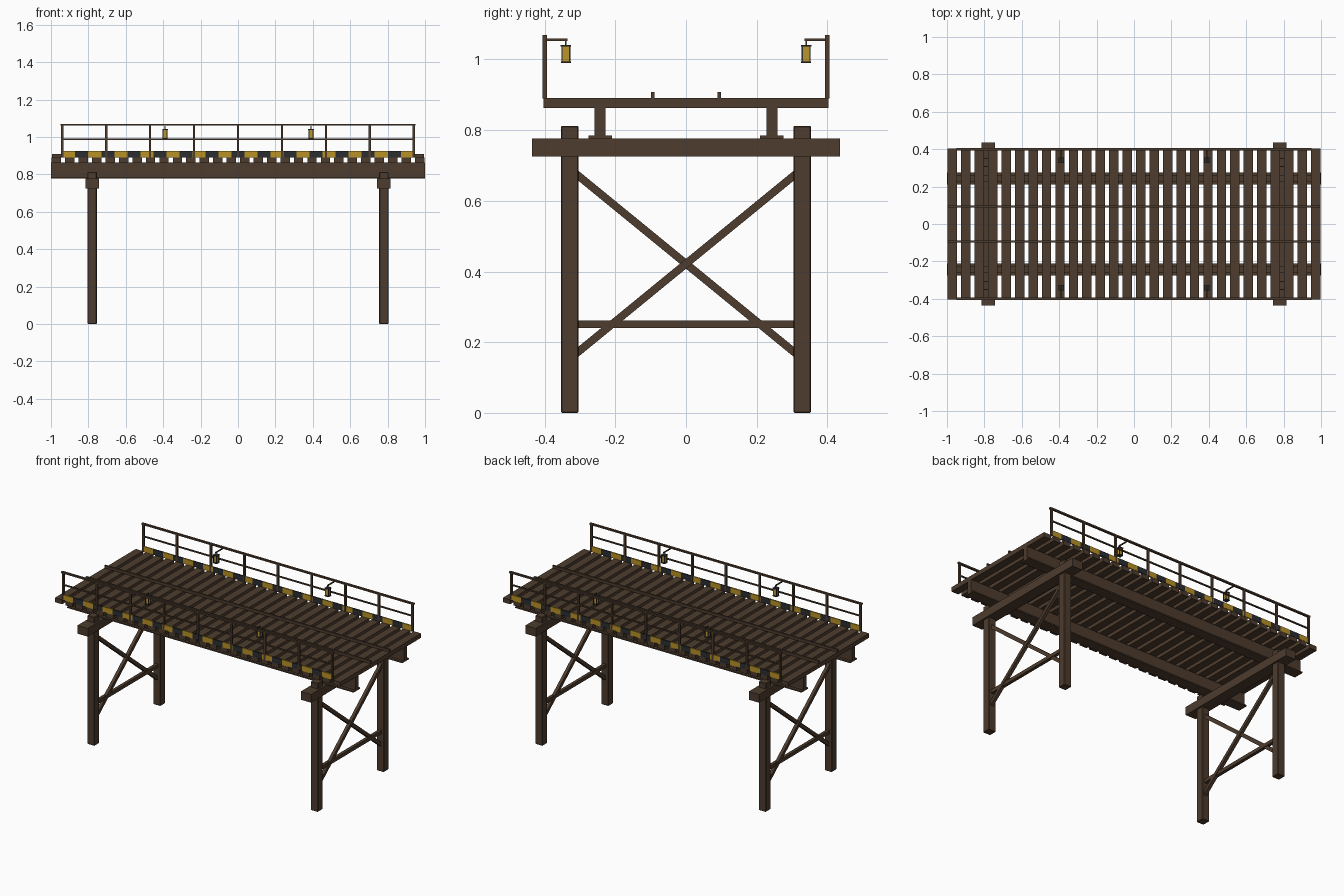
import bpy, bmesh, math
from mathutils import Matrix, Vector

if "Cube" in bpy.data.objects:
    bpy.data.objects.remove(bpy.data.objects["Cube"], do_unlink=True)


def material(name, rgb):
    m = bpy.data.materials.new(name)
    m.use_nodes = True
    m.diffuse_color = (*rgb, 1)
    bsdf = next(n for n in m.node_tree.nodes if n.type == 'BSDF_PRINCIPLED')
    bsdf.inputs["Base Color"].default_value = (*rgb, 1)
    bsdf.inputs["Roughness"].default_value = 0.8
    return m


WOOD = material("brown_timber", (0.075, 0.045, 0.027))
YELLOW = material("warning_yellow", (0.48, 0.29, 0.02))
BLACK = material("charcoal", (0.024, 0.026, 0.03))
AMBER = material("amber_glass", (0.50, 0.30, 0.025))


def boxes(name, items, mats=(WOOD,), bevel=0):
    """One object made of boxes: (centre, size, tilt about x, material slot)."""
    bm = bmesh.new()
    for centre, size, *rest in items:
        tilt = rest[0] if rest else 0
        slot = rest[1] if len(rest) > 1 else 0
        mat = (Matrix.Translation(centre) @ Matrix.Rotation(tilt, 4, 'X')
               @ Matrix.Diagonal((*size, 1)))
        made = bmesh.ops.create_cube(bm, size=1, matrix=mat)
        for f in {f for v in made["verts"] for f in v.link_faces}:
            f.material_index = slot
    mesh = bpy.data.meshes.new(name)
    bm.to_mesh(mesh)
    bm.free()
    for m in mats:
        mesh.materials.append(m)
    ob = bpy.data.objects.new(name, mesh)
    bpy.context.collection.objects.link(ob)
    if bevel:
        mod = ob.modifiers.new("bevel", 'BEVEL')
        mod.width = bevel
        mod.segments = 1
    return ob


# Trestle bents: legs, cap beam and bracing
for end, sx in (("left", 1), ("right", -1)):
    x = 0.78 * sx
    for side, sy in (("front", -1), ("back", 1)):
        boxes(f"{side}_{end}_leg", [((x, 0.329 * sy, 0.406), (0.05, 0.05, 0.812))], bevel=0.003)
    boxes(f"{end}_cap_beam", [((x, 0, 0.751), (0.072, 0.872, 0.052))])
    boxes(f"{end}_cross_brace", [((x, 0, 0.251), (0.02, 0.62, 0.022))])
    span = Vector((0.63, 0.515))
    angle = math.atan2(span.y, span.x)
    for n, s in enumerate((1, -1)):
        boxes(f"{end}_diagonal_brace_{n + 1}",
              [((x + 0.004 * s, 0, 0.422), (0.02, span.length, 0.022), angle * s)])

# Girders with a bottom flange
for side, sy in (("front", -1), ("back", 1)):
    boxes(f"{side}_girder", [((0, 0.243 * sy, 0.82), (2, 0.031, 0.086)),
                             ((0, 0.243 * sy, 0.781), (2, 0.066, 0.008))])

# Deck planks
COUNT = 28
PITCH = 1.942 / (COUNT - 1)
boxes("deck_planks", [((-0.971 + i * PITCH, 0, 0.877), (0.05, 0.806, 0.028))
                      for i in range(COUNT)])

# Running rails
for side, sy in (("front", -1), ("back", 1)):
    boxes(f"{side}_track_rail", [((0, 0.094 * sy, 0.899), (1.99, 0.011, 0.018))])

# Railings, striped kick boards and lanterns on both sides
STRIPES = 27
STEP = 1.88 / STRIPES
for side, sy in (("front", -1), ("back", 1)):
    y = 0.4 * sy
    boxes(f"{side}_railing_posts",
          [((-0.94 + i * 0.235, y, 0.978), (0.012, 0.012, 0.176)) for i in range(9)])
    boxes(f"{side}_top_rail", [((0, y, 1.065), (1.9, 0.013, 0.01))])
    boxes(f"{side}_middle_rail", [((0, y, 0.987), (1.88, 0.008, 0.008))])
    boxes(f"{side}_kick_board",
          [((-0.94 + (i + 0.5) * STEP, y, 0.908), (STEP, 0.009, 0.034), 0, i % 2)
           for i in range(STRIPES)], (YELLOW, BLACK))
    for end, sx in (("left", 1), ("right", -1)):
        x, ly = 0.39 * sx, 0.34 * sy
        boxes(f"{side}_{end}_lantern_bracket",
              [((x, 0.368 * sy, 1.056), (0.007, 0.066, 0.006)),
               ((x, ly, 1.048), (0.004, 0.004, 0.016))])
        frame = [((x, ly, 1.039), (0.03, 0.03, 0.005)),
                 ((x, ly, 0.992), (0.028, 0.028, 0.005))]
        frame += [((x + 0.011 * a, ly + 0.011 * b, 1.015), (0.004, 0.004, 0.046))
                  for a in (1, -1) for b in (1, -1)]
        boxes(f"{side}_{end}_lantern_frame", frame, (BLACK,))
        boxes(f"{side}_{end}_lantern_glass", [((x, ly, 1.015), (0.019, 0.019, 0.043))], (AMBER,))
